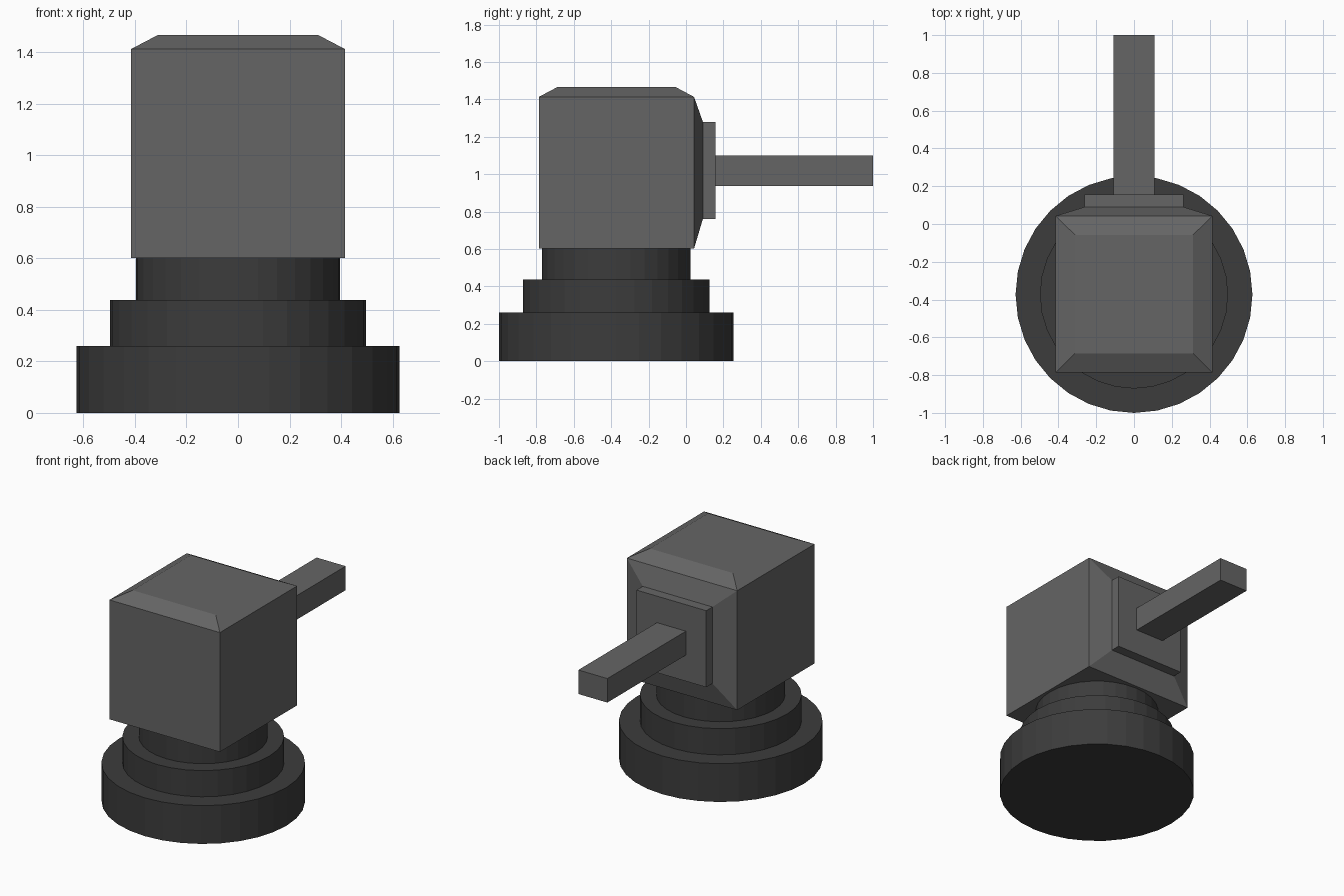
import bpy, bmesh
from mathutils import Vector, Matrix

if "Cube" in bpy.data.objects:
    bpy.data.objects.remove(bpy.data.objects["Cube"])

AXIS_Y = -0.373  # vertical axis of the round base


def grey(name, v):
    m = bpy.data.materials.new(name)
    m.diffuse_color = (v, v, v, 1)
    m.use_nodes = True
    m.node_tree.nodes["Principled BSDF"].inputs["Base Color"].default_value = m.diffuse_color
    return m


DARK, MID = grey("dark_grey", 0.045), grey("mid_grey", 0.13)


def finish(name, bm, mat):
    bmesh.ops.recalc_face_normals(bm, faces=bm.faces[:])
    mesh = bpy.data.meshes.new(name)
    bm.to_mesh(mesh)
    bm.free()
    mesh.materials.append(mat)
    obj = bpy.data.objects.new(name, mesh)
    bpy.context.collection.objects.link(obj)


def box(lo, hi):
    lo, hi = Vector(lo), Vector(hi)
    bm = bmesh.new()
    bmesh.ops.create_cube(bm, size=1, matrix=Matrix.Translation((lo + hi) / 2)
                          @ Matrix.Diagonal((*(hi - lo), 1)))
    bm.normal_update()
    return bm


def face_towards(bm, direction):
    return max(bm.faces, key=lambda f: f.calc_center_median().dot(Vector(direction)))


def extrude_to(bm, face, lo, hi):
    """Extrude a rectangular face so its end fills the box lo..hi."""
    c = face.calc_center_median()
    new = bmesh.ops.extrude_discrete_faces(bm, faces=[face])["faces"][0]
    for v in new.verts:
        v.co = [h if v.co[i] > c[i] - 1e-5 else l
                for i, (l, h) in enumerate(zip(lo, hi))]
    return new


# Stepped round base
for name, r, z0, z1 in (("base_foot", 0.627, 0, 0.26),
                        ("base_step", 0.498, 0.26, 0.438),
                        ("base_neck", 0.397, 0.438, 0.602)):
    bm = bmesh.new()
    bmesh.ops.create_cone(bm, cap_ends=True, segments=32, radius1=r, radius2=r,
                          depth=z1 - z0,
                          matrix=Matrix.Translation((0, AXIS_Y, (z0 + z1) / 2)))
    finish(name, bm, DARK)

# Block housing with sloped top and sloped back ending in a raised plate
bm = box((-0.415, -0.787, 0.602), (0.415, 0.043, 1.413))
top, back = face_towards(bm, (0, 0, 1)), face_towards(bm, (0, 1, 0))
extrude_to(bm, top, (-0.312, -0.685, 1.467), (0.312, -0.058, 1.467))
rim = extrude_to(bm, back, (-0.262, 0.09, 0.76), (0.262, 0.09, 1.28))
extrude_to(bm, rim, (-0.262, 0.157, 0.76), (0.262, 0.157, 1.28))
finish("housing", bm, MID)

# Square arm reaching out of the back plate
finish("arm", box((-0.109, 0.157, 0.937), (0.109, 1.0, 1.1)), MID)
